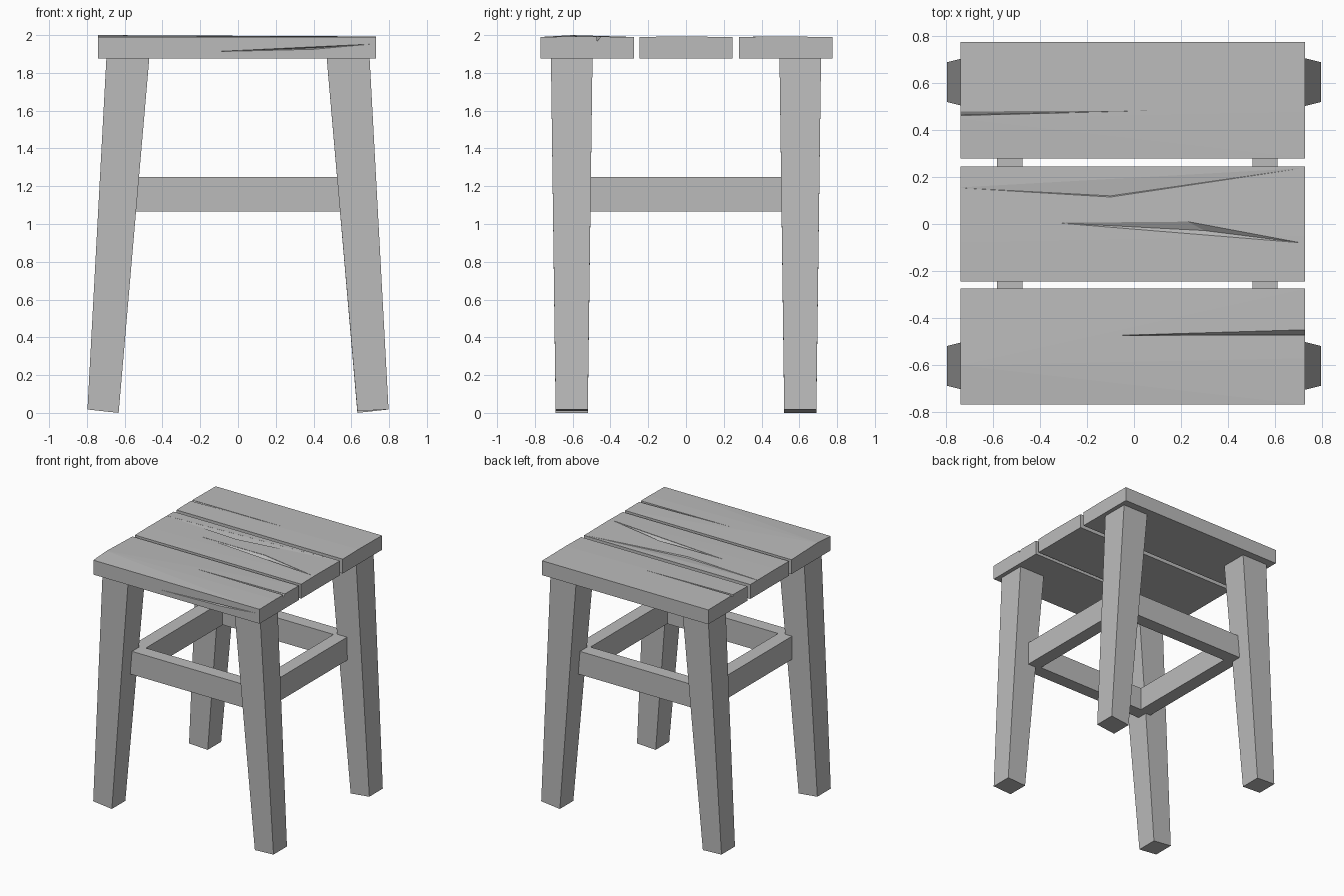
import bpy, bmesh, math

if "Cube" in bpy.data.objects:
    bpy.data.objects.remove(bpy.data.objects["Cube"], do_unlink=True)

# Single plain colour
grey = bpy.data.materials.new("plain_grey")
grey.use_nodes = True
colour = (0.5, 0.5, 0.5, 1)
grey.diffuse_color = colour
grey.node_tree.nodes["Principled BSDF"].inputs["Base Color"].default_value = colour


def solid(name, points):
    """Convex solid spanned by the given corner points."""
    bm = bmesh.new()
    for p in points:
        bm.verts.new(p)
    bmesh.ops.convex_hull(bm, input=bm.verts[:])
    bmesh.ops.dissolve_limit(bm, angle_limit=math.radians(0.1),
                             verts=bm.verts[:], edges=bm.edges[:])
    bmesh.ops.recalc_face_normals(bm, faces=bm.faces[:])
    mesh = bpy.data.meshes.new(name)
    bm.to_mesh(mesh)
    bm.free()
    mesh.materials.append(grey)
    obj = bpy.data.objects.new(name, mesh)
    bpy.context.collection.objects.link(obj)
    return obj


def box(name, xs, ys, zs):
    return solid(name, [(x, y, z) for x in xs for y in ys for z in zs])


def carve(target, outline, ridge, lift):
    """Cut a crack: surface outline pushed outward by lift, ridge at its bottom."""
    outer = [tuple(a + b for a, b in zip(p, lift)) for p in outline]
    cutter = solid("crack_cutter", list(outline) + outer + list(ridge))
    cutter.hide_render = True
    mod = target.modifiers.new("crack", 'BOOLEAN')
    mod.operation = 'DIFFERENCE'
    mod.solver = 'EXACT'
    mod.object = cutter
    bpy.context.view_layer.objects.active = target
    bpy.ops.object.modifier_apply(modifier=mod.name)
    bpy.data.objects.remove(cutter, do_unlink=True)


# Seat planks with faintly crowned tops
BASE, TOP, LEFT, RIGHT = 1.875, 1.99, -0.74, 0.73
planks = {}
for name, y0, y1, crown in (("front", -0.77, -0.275, 2.0),
                            ("middle", -0.245, 0.245, 1.992),
                            ("back", 0.28, 0.775, 1.993)):
    pts = [(x, y, z) for x in (LEFT, RIGHT) for y in (y0, y1) for z in (BASE, TOP)]
    mid = (y0 + y1) / 2
    pts += [(LEFT, mid - 0.08, crown), (RIGHT, mid - 0.05, TOP + 0.003)]
    planks[name] = solid(name + "_seat_plank", pts)

# Weathered cracks in the planks
UP = (0, 0, 0.05)
carve(planks["middle"],
      [(-0.33, 0.005, TOP), (0.23, 0.01, TOP), (0.71, -0.08, TOP), (0.3, -0.035, TOP)],
      [(0.3, -0.028, 1.97)], UP)
carve(planks["middle"],
      [(LEFT - 0.02, 0.155, TOP), (-0.1, 0.155, TOP), (0.72, 0.238, TOP), (-0.1, 0.115, TOP)],
      [(-0.1, 0.12, 1.982)], UP)
carve(planks["front"],
      [(-0.07, -0.475, TOP), (0.76, -0.45, TOP), (0.76, -0.473, TOP)],
      [(0.76, -0.47, 1.968)], UP)
carve(planks["back"],
      [(0.06, 0.483, TOP), (-0.76, 0.48, TOP), (-0.76, 0.462, TOP)],
      [(-0.76, 0.465, 1.98)], UP)
carve(planks["front"],
      [(-0.14, -0.77, 1.912), (0.7, -0.77, 1.952), (0.4, -0.77, 1.925)],
      [(0.4, -0.75, 1.932)], (0, -0.05, 0))

# Splayed, tapered legs
for side, sx in (("left", 1), ("right", -1)):
    for end, sy in (("front", -1), ("back", 1)):
        low = 0.0 if sy * sx > 0 else 0.01
        pts = []
        for y_top, y_foot in ((0.495, 0.52), (0.715, 0.69)):
            for x_top, x_foot, z_foot in ((0.47, 0.632, low), (0.697, 0.797, 0.018)):
                pts.append((sx * x_top, sy * y_top, BASE))
                pts.append((sx * x_foot, sy * y_foot, z_foot))
        solid(f"{end}_{side}_leg", pts)

# Rails between the legs
RAIL_Z = (1.065, 1.25)
for name, ys in (("front_rail", (-0.59, -0.485)), ("back_rail", (0.485, 0.59))):
    box(name, (-0.58, 0.6), ys, RAIL_Z)
for name, xs in (("left_rail", (0.505, 0.612)), ("right_rail", (-0.585, -0.475))):
    box(name, xs, (-0.56, 0.56), RAIL_Z)
